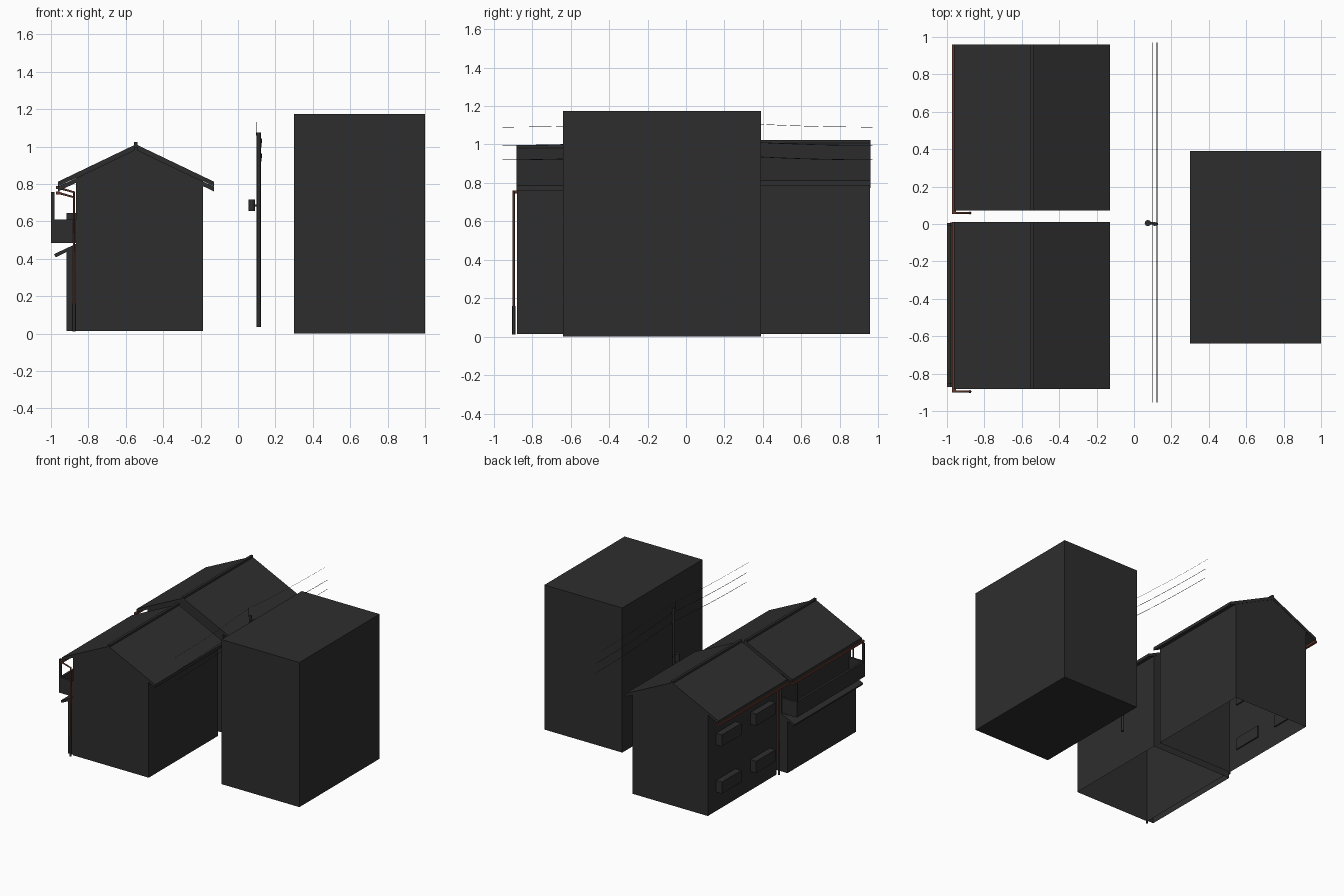
import bpy, bmesh, math
from mathutils import Vector

if "Cube" in bpy.data.objects:
    bpy.data.objects.remove(bpy.data.objects["Cube"])


def material(name, rgb):
    m = bpy.data.materials.new(name)
    m.diffuse_color = (*rgb, 1)
    m.use_nodes = True
    m.node_tree.nodes["Principled BSDF"].inputs["Base Color"].default_value = m.diffuse_color
    return m


DARK = material("charcoal", (0.027, 0.027, 0.027))
RUST = material("rust_brown", (0.13, 0.04, 0.025))


def finish(name, bm, mat=DARK):
    bmesh.ops.recalc_face_normals(bm, faces=bm.faces)
    mesh = bpy.data.meshes.new(name)
    bm.to_mesh(mesh)
    bm.free()
    mesh.materials.append(mat)
    ob = bpy.data.objects.new(name, mesh)
    bpy.context.collection.objects.link(ob)
    return ob


def box(name, x, y, z, mat=DARK):
    bm = bmesh.new()
    bmesh.ops.create_cube(bm, size=1)
    for v in bm.verts:
        v.co = [r[0] + (c + 0.5) * (r[1] - r[0]) for c, r in zip(v.co, (x, y, z))]
    return finish(name, bm, mat)


def extrude_profile(name, pts, y0, y1, mat=DARK, open_bottom=False):
    """Extrude an x/z outline along y; optionally drop the floor."""
    bm = bmesh.new()
    f = bm.faces.new([bm.verts.new((x, y0, z)) for x, z in pts])
    g = bmesh.ops.extrude_face_region(bm, geom=[f], use_keep_orig=True)
    moved = [e for e in g["geom"] if isinstance(e, bmesh.types.BMVert)]
    bmesh.ops.translate(bm, verts=moved, vec=(0, y1 - y0, 0))
    bmesh.ops.recalc_face_normals(bm, faces=bm.faces)
    if open_bottom:
        floor = [f for f in bm.faces if f.normal.z < -0.99]
        bmesh.ops.delete(bm, geom=floor, context='FACES')
    return finish(name, bm, mat)


def tube(name, pts, r, mat=DARK, sides=2):
    """Round bar following a path."""
    cu = bpy.data.curves.new(name, 'CURVE')
    cu.dimensions = '3D'
    cu.bevel_depth = r
    cu.bevel_resolution = sides
    cu.use_fill_caps = True
    sp = cu.splines.new('POLY')
    sp.points.add(len(pts) - 1)
    for p, c in zip(sp.points, pts):
        p.co = (*c, 1)
    cu.materials.append(mat)
    ob = bpy.data.objects.new(name, cu)
    bpy.context.collection.objects.link(ob)
    return ob


XL, XR, XM = -0.866, -0.187, -0.546   # house walls and ridge
EL, ER = -0.963, -0.128               # eaves


def house(name, y0, y1, dz):
    ridge, eave, t = 0.985 + dz, 0.785 + dz, 0.025
    slope = (ridge - eave) / (XM - EL)
    # walls with gable, open underneath
    extrude_profile(name + "_walls",
                    [(XL, 0.013), (XR, 0.013), (XR, ridge - t / 2 - slope * (XR - XM)),
                     (XM, ridge - t / 2), (XL, ridge - t / 2 - slope * (XM - XL))],
                    y0 + 0.003, y1 - 0.003, open_bottom=True)
    # roof slab and ridge cap
    extrude_profile(name + "_roof",
                    [(EL, eave - t), (XM, ridge - t), (ER, eave - t),
                     (ER, eave), (XM, ridge), (EL, eave)], y0, y1)
    box(name + "_ridge_cap", (XM - 0.01, XM + 0.01), (y0, y1), (ridge - 0.01, ridge + 0.012))
    # gutter, downpipe and ground drain
    g = 0.753 + dz
    yp = y0 - 0.014
    box(name + "_gutter", (-0.972, -0.952), (y0 - 0.02, y1), (g - 0.008, g + 0.008), RUST)
    tube(name + "_downpipe", [(-0.962, yp, g), (-0.877, yp, g - 0.024), (-0.877, yp, 0.16)],
         0.006, RUST)
    tube(name + "_drain", [(-0.877, yp, 0.16), (-0.877, yp, 0.01)], 0.008)


house("front_house", -0.882, 0.012, 0.0)
house("rear_house", 0.073, 0.96, 0.027)

# rear house window boxes
for row, z in (("lower", (0.167, 0.262)), ("upper", (0.55, 0.645))):
    for i, y in enumerate(((0.16, 0.41), (0.60, 0.85))):
        box(f"{row}_window_box_{i + 1}", (-0.918, XL + 0.01), y, z)

# front house ground floor bay and sloped awning
extrude_profile("ground_bay", [(-0.918, 0.013), (XL, 0.013), (XL, 0.46), (-0.918, 0.44)],
                -0.872, 0.008, open_bottom=True)
extrude_profile("awning", [(-0.983, 0.425), (-0.975, 0.408), (XL, 0.460), (XL, 0.480)],
                -0.872, 0.008)

# balcony
B0, B1 = -0.872, 0.006
box("balcony_floor", (-1.0, XL), (B0, B1), (0.485, 0.505))
box("balcony_front_wall", (-1.0, -0.982), (B0, B1), (0.485, 0.61))
for side, ya, yb in (("near", B0, B0 + 0.018), ("far", B1 - 0.018, B1)):
    box(side + "_balcony_wall", (-1.0, XL), (ya, yb), (0.485, 0.61))
    box(side + "_balcony_post", (-1.0, -0.982), (ya, yb), (0.61, 0.757))

# large building
box("tall_building", (0.30, 1.0), (-0.64, 0.39), (0.0, 1.175))

# utility pole
tube("utility_pole", [(0.111, 0, 0.035), (0.111, 0, 1.075)], 0.011)
tube("pole_tip", [(0.098, 0, 1.06), (0.098, 0, 1.13)], 0.002, sides=0)
tube("transformer", [(0.074, 0.005, 0.655), (0.074, 0.005, 0.718)], 0.017)
box("transformer_bracket", (0.085, 0.105), (-0.004, 0.012), (0.68, 0.69))
for i, z in enumerate((0.95, 1.03)):
    box(f"insulator_{i + 1}", (0.116, 0.127), (-0.006, 0.006), (z - 0.012, z + 0.012))

# wires, highest at the pole
for i, (x, z, r) in enumerate(((0.123, 0.96, 0.0018), (0.123, 1.035, 0.0018),
                               (0.098, 1.13, 0.001))):
    pts = []
    for k in range(-8, 9):
        t = abs(k) / 8
        pts.append((x, 0.0075 + k / 8 * 0.9625, z - 0.04 * (1 - (1 - t) ** 2)))
    tube(f"wire_{i + 1}", pts, r, sides=0)
